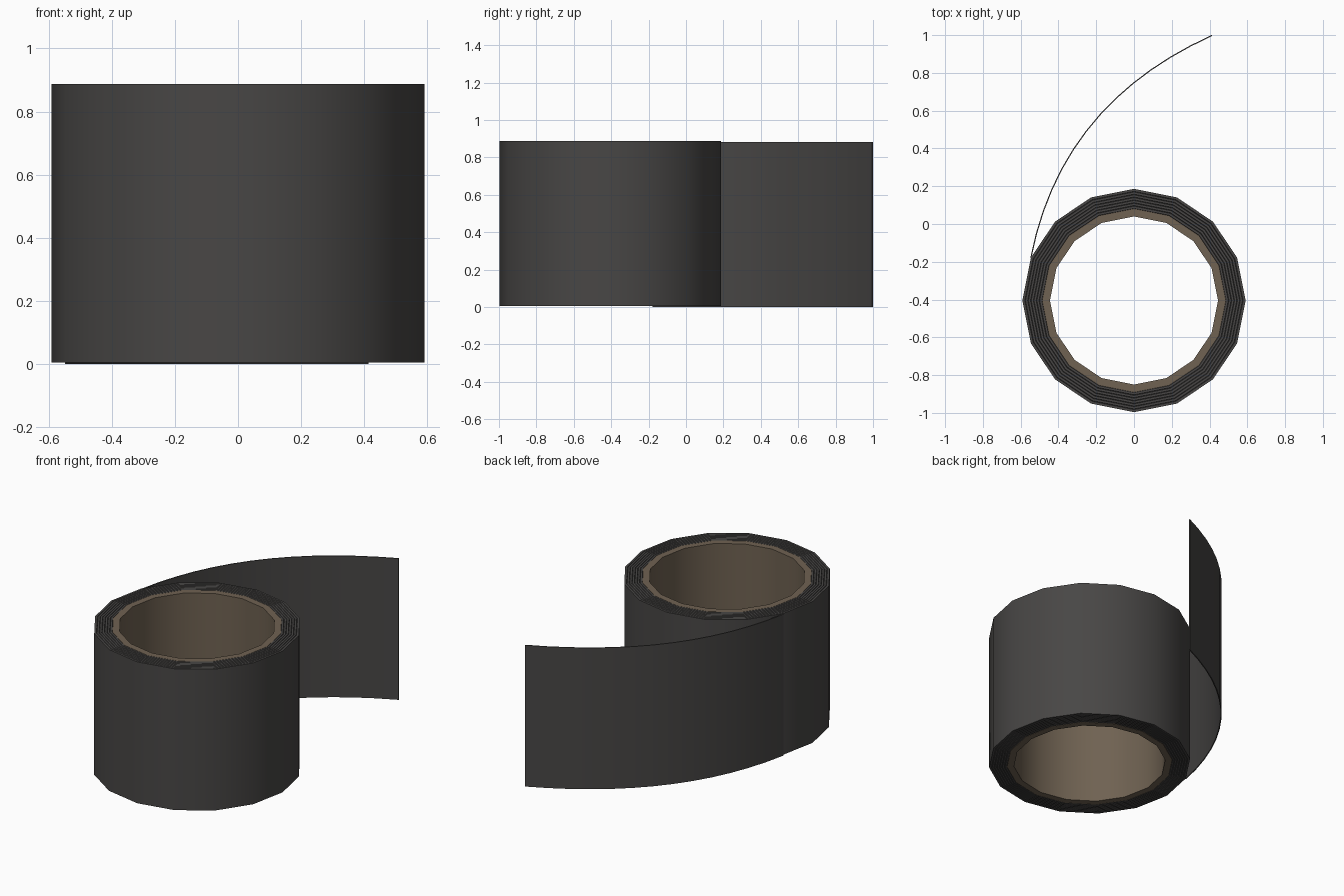
import bpy, math
from mathutils import Vector
from mathutils.geometry import interpolate_bezier

if "Cube" in bpy.data.objects:
    bpy.data.objects.remove(bpy.data.objects["Cube"])

SIDES = 16
CENTRE = Vector((0, -0.405))
Z0, Z1 = 0.004, 0.887


def material(name, color):
    m = bpy.data.materials.new(name)
    m.diffuse_color = (*color, 1)
    m.use_nodes = True
    m.node_tree.nodes["Principled BSDF"].inputs["Base Color"].default_value = m.diffuse_color
    return m


def build(name, verts, faces, mat):
    me = bpy.data.meshes.new(name)
    me.from_pydata(verts, [], faces)
    me.materials.append(mat)
    ob = bpy.data.objects.new(name, me)
    bpy.context.collection.objects.link(ob)
    bpy.context.view_layer.objects.active = ob
    ob.select_set(True)
    bpy.ops.object.shade_smooth_by_angle(angle=math.radians(30))
    ob.select_set(False)
    return ob


def ring(name, profile, mat):
    """Revolve a closed (radius, z) profile around the roll axis."""
    n = len(profile)
    verts, faces = [], []
    for i in range(SIDES):
        a = 2 * math.pi * i / SIDES
        for r, z in profile:
            verts.append((CENTRE.x + r * math.cos(a), CENTRE.y + r * math.sin(a), z))
        j = (i + 1) % SIDES
        for k in range(n):
            l = (k + 1) % n
            faces.append((i * n + k, j * n + k, j * n + l, i * n + l))
    return build(name, verts, faces, mat)


tape = material("dark_tape", (0.065, 0.062, 0.06))
card = material("cardboard", (0.16, 0.122, 0.084))

# cardboard core
ring("core", [(0.445, Z0), (0.486, Z0), (0.486, Z1), (0.445, Z1)], card)

# wound tape: shallow grooves between the layers on both ends
R0, R1, LAYERS, GROOVE = 0.486, 0.591, 7, 0.004
step = (R1 - R0) / LAYERS
top = []
for i in range(LAYERS):
    r = R0 + i * step
    top += [(r, Z1 - GROOVE), (r + 0.002, Z1), (r + step - 0.002, Z1)]
top.append((R1, Z1))
bottom = [(r, Z0 + Z1 - z) for r, z in top]
ring("tape_roll", bottom + top[::-1], tape)

# loose tape end, peeling off at a corner of the roll
a = math.radians(157.5)
start = CENTRE + R1 * Vector((math.cos(a), math.sin(a)))
end = Vector((0.413, 0.998))
path = interpolate_bezier(start, start + 0.58 * Vector((0.19, 0.98)),
                          end - 0.56 * Vector((0.91, 0.41)), end, 14)
verts, faces = [], []
for i, p in enumerate(path):
    t = (path[min(i + 1, 13)] - path[max(i - 1, 0)]).normalized()
    n = Vector((-t.y, t.x)) * 0.003
    for q, z in ((p + n, 0), (p - n, 0), (p - n, 0.883), (p + n, 0.883)):
        verts.append((q.x, q.y, z))
    if i:
        b = 4 * (i - 1)
        for k in range(4):
            l = (k + 1) % 4
            faces.append((b + k, b + l, b + 4 + l, b + 4 + k))
e = len(verts) - 4
faces += [(3, 2, 1, 0), (e, e + 1, e + 2, e + 3)]
build("loose_tape_end", verts, faces, tape)
